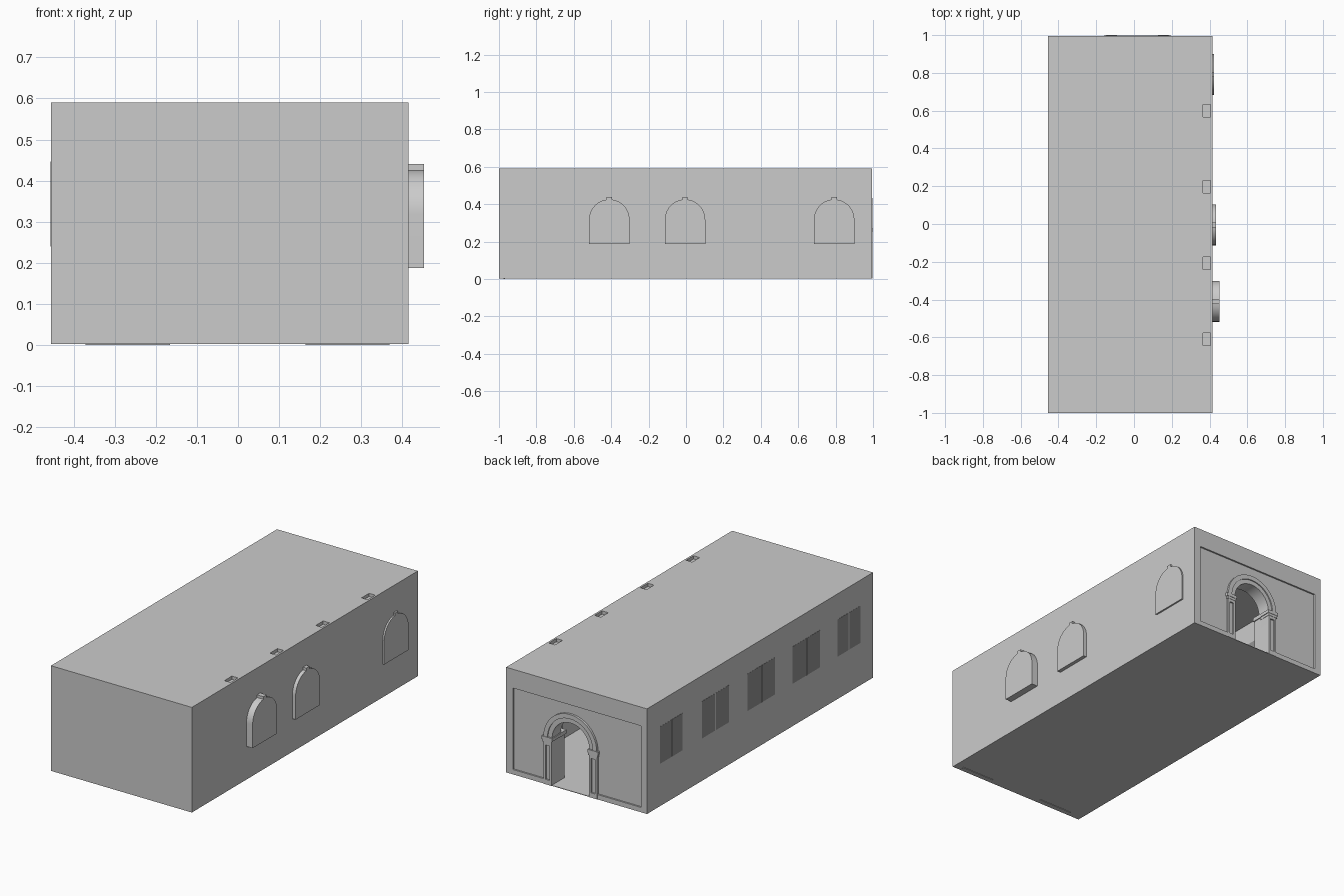
import bpy, bmesh, math

if "Cube" in bpy.data.objects:
    bpy.data.objects.remove(bpy.data.objects["Cube"])


def prism(name, pts, axis, a, b):
    """Extrude a profile (horizontal, z) along the x or y axis from a to b."""
    bm = bmesh.new()
    at = (lambda h, z, d: (d, h, z)) if axis == 'X' else (lambda h, z, d: (h, d, z))
    lo = [bm.verts.new(at(h, z, a)) for h, z in pts]
    hi = [bm.verts.new(at(h, z, b)) for h, z in pts]
    n = len(pts)
    bm.faces.new(lo)
    bm.faces.new(hi)
    for i in range(n):
        bm.faces.new((lo[i], lo[(i + 1) % n], hi[(i + 1) % n], hi[i]))
    bmesh.ops.recalc_face_normals(bm, faces=bm.faces)
    me = bpy.data.meshes.new(name)
    bm.to_mesh(me)
    bm.free()
    ob = bpy.data.objects.new(name, me)
    bpy.context.collection.objects.link(ob)
    return ob


def box(name, x, y, z):
    return prism(name, [(x[0], z[0]), (x[1], z[0]), (x[1], z[1]), (x[0], z[1])], 'Y', *y)


def boolean(ob, other, op='DIFFERENCE'):
    bpy.context.view_layer.objects.active = ob
    m = ob.modifiers.new(op, 'BOOLEAN')
    m.operation, m.object, m.solver = op, other, 'EXACT'
    bpy.ops.object.modifier_apply(modifier=m.name)
    bpy.data.objects.remove(other)


def arc(c, zc, r, t0=0.0, t1=math.pi, n=24):
    return [(c + r * math.cos(t0 + (t1 - t0) * i / n),
             zc + r * math.sin(t0 + (t1 - t0) * i / n)) for i in range(n + 1)]


def smooth(ob):
    bpy.ops.object.select_all(action='DESELECT')
    ob.select_set(True)
    bpy.context.view_layer.objects.active = ob
    bpy.ops.object.shade_smooth_by_angle(angle=math.radians(30))


def niche_profile(c, g=0.0):
    """Round-headed niche with a small keystone; g shrinks it."""
    r, k, zs = 0.108 - g, 0.014 - g, 0.318
    t = math.acos(k / r)
    return ([(c - r, 0.188 + g), (c + r, 0.188 + g)] + arc(c, zs, r, 0, t, 12)
            + [(c + k, 0.44 - g), (c - k, 0.44 - g)]
            + arc(c, zs, r, math.pi - t, math.pi, 12))


# Hall shell with its inner room
hall = box("hall_shell", (-0.455, 0.415), (-1, 0.994), (0.003, 0.59))
NICHES = ((-0.41, 0.453), (-0.005, 0.435), (0.792, 0.424))
for y, x in NICHES:
    boolean(hall, prism("niche_body", niche_profile(y), 'X', 0.408, x), 'UNION')
boolean(hall, box("room_cut", (-0.445, 0.405), (-0.975, 0.93), (0.006, 0.57)))
for y, x in NICHES:
    boolean(hall, prism("niche_cut", niche_profile(y, 0.004), 'X', 0.39, x - 0.004))

# Sunken panel and arched doorway in the back wall
boolean(hall, box("panel_cut", (-0.417, 0.374), (0.985, 1.05), (0.03, 0.485)))
CX, RI, SPRING = 0.018, 0.115, 0.268
door = [(CX - RI, 0.006), (CX + RI, 0.006)] + arc(CX, SPRING, RI)
boolean(hall, prism("door_cut", door, 'Y', 0.9, 1.05))

# Shallow roof pockets above the wall pilasters
for y in (-0.61, -0.208, 0.196, 0.6):
    boolean(hall, box("pocket_cut", (0.366, 0.404), (y - 0.033, y + 0.033), (0.572, 0.65)))
    box("wall_pilaster", (0.366, 0.406), (y - 0.033, y + 0.033), (0.005, 0.571))
smooth(hall)

# Door surround: stepped arch bands, outside and inside
for name, r0, r1, y in (("arch_inner_band", 0.115, 0.140, (0.98, 0.991)),
                        ("arch_outer_band", 0.140, 0.165, (0.98, 0.997)),
                        ("arch_room_band", 0.115, 0.160, (0.915, 0.935))):
    smooth(prism(name, arc(CX, SPRING, r0) + arc(CX, SPRING, r1)[::-1], 'Y', *y))


# Door pilasters with sunken faces, capitals and room-side piers
def span(s, a, b):
    return tuple(sorted((CX + s * a, CX + s * b)))


for s in (-1, 1):
    pil = box("door_pilaster", span(s, 0.115, 0.166), (0.98, 0.996), (0.003, 0.24))
    boolean(pil, box("face_cut", span(s, 0.128, 0.153), (0.988, 1.05), (0.03, 0.222)))
    box("capital_lower", span(s, 0.113, 0.17), (0.93, 0.998), (0.238, 0.252))
    box("capital_upper", span(s, 0.109, 0.174), (0.925, 1.0), (0.252, 0.27))
    box("room_pier", span(s, 0.115, 0.17), (0.88, 0.932), (0.005, 0.25))
    box("room_pier_capital", span(s, 0.11, 0.175), (0.872, 0.932), (0.25, 0.272))

# Panels on the inside of the front wall, showing under the floor
for s in (-1, 1):
    x = sorted((-0.001 + s * 0.165, -0.001 + s * 0.37))
    box("front_wall_panel", x, (-0.977, -0.967), (0, 0.3))

# Dark double window panes along the left wall
glass = bpy.data.materials.new("dark_glass")
glass.diffuse_color = (0.3, 0.3, 0.3, 1)
glass.use_nodes = True
glass.node_tree.nodes["Principled BSDF"].inputs["Base Color"].default_value = glass.diffuse_color
for y, w in ((0.78, 0.1), (0.39, 0.12), (-0.013, 0.12), (-0.41, 0.12), (-0.787, 0.1)):
    for s in (-1, 1):
        ys = sorted((y + s * 0.004, y + s * w))
        pane = box("window_pane", (-0.456, -0.444), ys, (0.24, 0.447))
        pane.data.materials.append(glass)
